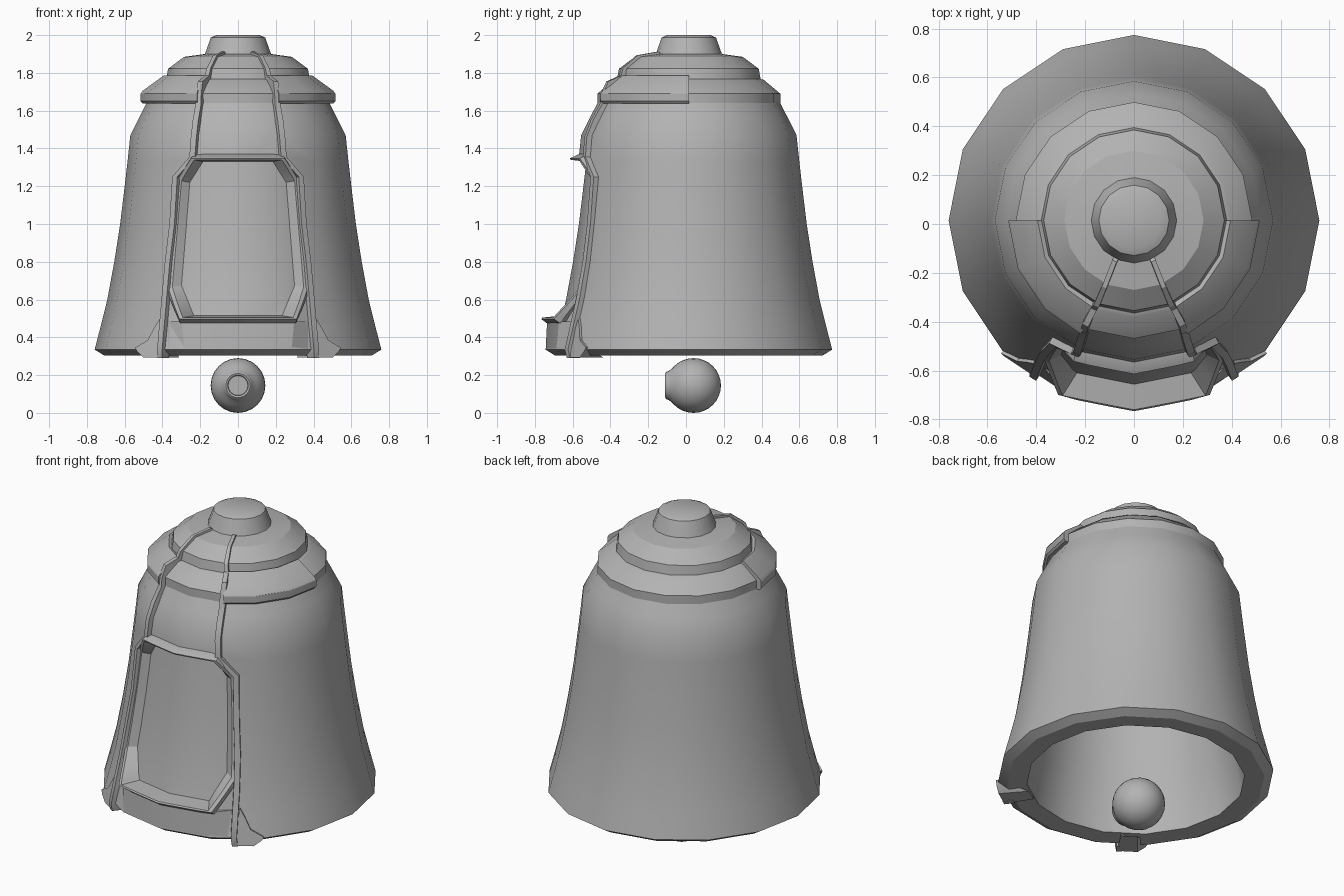
import bpy, bmesh
from math import pi, sin, cos, asin, radians
from mathutils import Vector, Matrix

if "Cube" in bpy.data.objects:
    bpy.data.objects.remove(bpy.data.objects["Cube"])

CY = 0.015          # bell axis offset in y
STEP = pi / 8       # sixteen-sided bell
DEPTH = 0.042       # hatch recess

metal = bpy.data.materials.new("grey metal")
metal.use_nodes = True
GREY = (0.45, 0.45, 0.45, 1)
metal.diffuse_color = GREY
metal.node_tree.nodes["Principled BSDF"].inputs["Base Color"].default_value = GREY

# Bell wall from the rim up to the shoulder ledge, as (radius, height)
WALL = [(0.759, 0.335), (0.724, 0.47), (0.692, 0.6), (0.655, 0.8), (0.624, 1.0),
        (0.6, 1.2), (0.585, 1.33), (0.57, 1.47), (0.52, 1.57), (0.484, 1.64)]


def finish(name, bm, angle=26):
    bmesh.ops.remove_doubles(bm, verts=bm.verts, dist=0.0005)
    bmesh.ops.recalc_face_normals(bm, faces=bm.faces)
    mesh = bpy.data.meshes.new(name)
    bm.to_mesh(mesh)
    bm.free()
    mesh.materials.append(metal)
    ob = bpy.data.objects.new(name, mesh)
    bpy.context.collection.objects.link(ob)
    smooth(ob, angle)
    return ob


def activate(ob):
    bpy.ops.object.select_all(action='DESELECT')
    ob.select_set(True)
    bpy.context.view_layer.objects.active = ob


def smooth(ob, angle):
    activate(ob)
    bpy.ops.object.shade_smooth_by_angle(angle=radians(angle))


def loft(rings, closed, caps=False):
    """Skin equal rings of points; each ring is a closed loop when caps is set."""
    bm = bmesh.new()
    rows = [[bm.verts.new(p) for p in ring] for ring in rings]
    n = len(rows[0])
    for i in range(len(rows) if closed else len(rows) - 1):
        a, b = rows[i], rows[(i + 1) % len(rows)]
        for j in range(n if caps else n - 1):
            k = (j + 1) % n
            bm.faces.new((a[j], a[k], b[k], b[j]))
    if caps and not closed:
        bm.faces.new(rows[0])
        bm.faces.new(rows[-1])
    return bm


def revolve(profile, sides=16, centre=CY):
    rings = [[(r * cos(2 * pi * i / sides), centre + r * sin(2 * pi * i / sides), z)
              for r, z in profile] for i in range(sides)]
    return loft(rings, True)


def subtract(ob, cutter):
    mod = ob.modifiers.new("cut", 'BOOLEAN')
    mod.operation, mod.solver, mod.object = 'DIFFERENCE', 'EXACT', cutter
    activate(ob)
    bpy.ops.object.modifier_apply(modifier=mod.name)


def wall_radius(z):
    if z <= WALL[0][1]:
        return WALL[0][0]
    for (r0, z0), (r1, z1) in zip(WALL, WALL[1:]):
        if z <= z1:
            return r0 + (r1 - r0) * (z - z0) / (z1 - z0)
    return WALL[-1][0]


def on_wall(x, z, off):
    """Point on the faceted front wall, moved out by off along the radius."""
    r = wall_radius(z)
    a = asin(x / r)
    for _ in range(4):
        rr = r * cos(STEP / 2) / cos(abs(a) % STEP - STEP / 2)
        a = asin(x / rr)
    return Vector((x + off * sin(a), CY - (rr + off) * cos(a), z))


# Hollow bell body: rim, wall, stepped dome, crown, then the inside
dome = [(0.484, 1.69), (0.397, 1.763), (0.38, 1.768), (0.37, 1.822), (0.285, 1.885),
        (0.175, 1.9), (0.144, 1.987), (0.115, 2.0), (0, 2.0)]
inside = [(0, 1.72), (0.3, 1.7), (0.45, 1.47), (0.5, 1.0), (0.56, 0.6), (0.605, 0.34)]
body_profile = [(0.6, 0.31), (0.71, 0.305)] + WALL + dome
bell = finish("bell_body", revolve(body_profile + inside + body_profile[:1]))

# Outline of the front hatch
half = [(0.237, 1.37), (0.325, 1.25), (0.378, 0.65), (0.295, 0.475)]
corners = half + [(-x, z) for x, z in reversed(half)]
outline = []
for (x0, z0), (x1, z1) in zip(corners, corners[1:] + corners[:1]):
    outline += [(x0 + (x1 - x0) * t / 8, z0 + (z1 - z0) * t / 8) for t in range(8)]


def inset(x, z, dx, dz):
    return x * (1 - dx / 0.35), 0.92 + (z - 0.92) * (1 - dz / 0.447)


# Recess behind the hatch, its floor following the wall
pocket = [[(x, y, z) for x, z in (inset(*p, 0.015, 0.015) for p in outline)]
          for y in (-1, -0.2)]
cutter = finish("hatch_cutter", loft(pocket, False, True))
core_profile = [(0, 0.3)] + [(r - DEPTH, z) for r, z in [(0.759, 0.3)] + WALL] + [(0, 1.64)]
core = finish("recess_floor_cutter", revolve(core_profile))
subtract(cutter, core)
subtract(bell, cutter)
smooth(bell, 26)
for helper in (cutter, core):
    bpy.data.objects.remove(helper)


# Hatch frame: low rails at the sides, rising to flared lips at the top and bottom
def frame_section(x, z):
    low = min(1, max(0, (0.65 - z) / 0.175))
    high = min(1, max(0, (z - 1.25) / 0.12))
    lift = 0.008 + 0.056 * low + 0.038 * high
    section = [(0, 0, -0.02), (0, 0, 0.03 * low), (0.012, 0.022, lift),
               (0.03, 0.03, lift - 0.004), (0.056, 0.04, -DEPTH - 0.002)]
    return [on_wall(*inset(x, z, dx, dz), off) for dx, dz, off in section]


finish("hatch_frame", loft([frame_section(*p) for p in outline], True, True))

# Apron swelling out below the hatch
apron = [[on_wall(x, 0.485, off), on_wall(x, 0.34, 0), on_wall(x, 0.485, -0.03)]
         for x, off in ((-0.37, 0), (-0.285, 0.03), (0, 0.03), (0.285, 0.03), (0.37, 0))]
finish("hatch_apron", loft(apron, False, True))

# Paired straps, feet and shoulder guards
strap_path = [(0.08, 0.185, 1.912), (0.122, 0.3, 1.893), (0.155, 0.385, 1.825),
              (0.165, 0.4, 1.785), (0.2, 0.475, 1.755), (0.208, 0.505, 1.69),
              (0.21, 0.51, 1.635), (0.225, 0.56, 1.55), (0.235, 0.595, 1.46),
              (0.243, 0.605, 1.355), (0.335, 0.612, 1.25), (0.35, 0.635, 1.0),
              (0.374, 0.668, 0.8), (0.392, 0.707, 0.6), (0.405, 0.743, 0.45),
              (0.415, 0.77, 0.335), (0.415, 0.76, 0.29)]
guard_profile = [(0.36, 1.765), (0.395, 1.785), (0.505, 1.705),
                 (0.515, 1.69), (0.515, 1.65), (0.505, 1.638), (0.45, 1.638)]
foot_shape = [(0.405, 0.5), (0.43, 0.46), (0.47, 0.385), (0.535, 0.345), (0.525, 0.325),
              (0.49, 0.292), (0.395, 0.292)]

for side, label in ((1, "left"), (-1, "right")):
    rings = []
    for x, r, z in strap_path:
        a = asin(x / r)
        out = Vector((sin(a), -cos(a), 0))
        width = min(0.02, 0.012 + (1.912 - z) * 0.03)
        along = Vector((cos(a), sin(a), 0)) * width
        top = Vector((0, CY, z)) + out * r
        low = top - out * 0.06 - Vector((0, 0, 0.035 if z > 1.6 else 0))
        ring = [low - along, top - along * 0.8, top + along * 0.8, low + along]
        rings.append([(p.x * side, p.y, p.z) for p in ring])
    finish(label + "_strap", loft(rings, False, True))

    # The foot's base runs under the rim to its inner edge
    rings = []
    for inner in (True, False):
        ring = [on_wall(x, z, 0.014 if not inner else -0.155 if z < 0.3 else -0.06)
                for x, z in foot_shape]
        rings.append([(p.x * side, p.y, p.z) for p in ring])
    finish(label + "_strap_foot", loft(rings, False, True))

    rings = []
    for a in (0, STEP, 2 * STEP, radians(65)):
        rings.append([(side * r * cos(a), CY - r * sin(a), z) for r, z in guard_profile])
    finish(label + "_shoulder_guard", loft(rings, False, True))

# Ball clapper with a hollow stud facing the front
R = 0.145
ball = [(R * sin(t * pi / 16), -R * cos(t * pi / 16)) for t in range(13)]
stud = [(0.084, 0.122), (0.076, 0.134), (0.072, 0.144), (0.064, 0.15), (0.054, 0.146),
        (0.052, 0.125), (0, 0.125)]
clapper = revolve(ball + stud, 24, 0)
place = Matrix.Translation((0, 0.04, R)) @ Matrix.Rotation(pi / 2, 4, 'X')
bmesh.ops.transform(clapper, matrix=place, verts=clapper.verts)
finish("clapper", clapper, 40)
